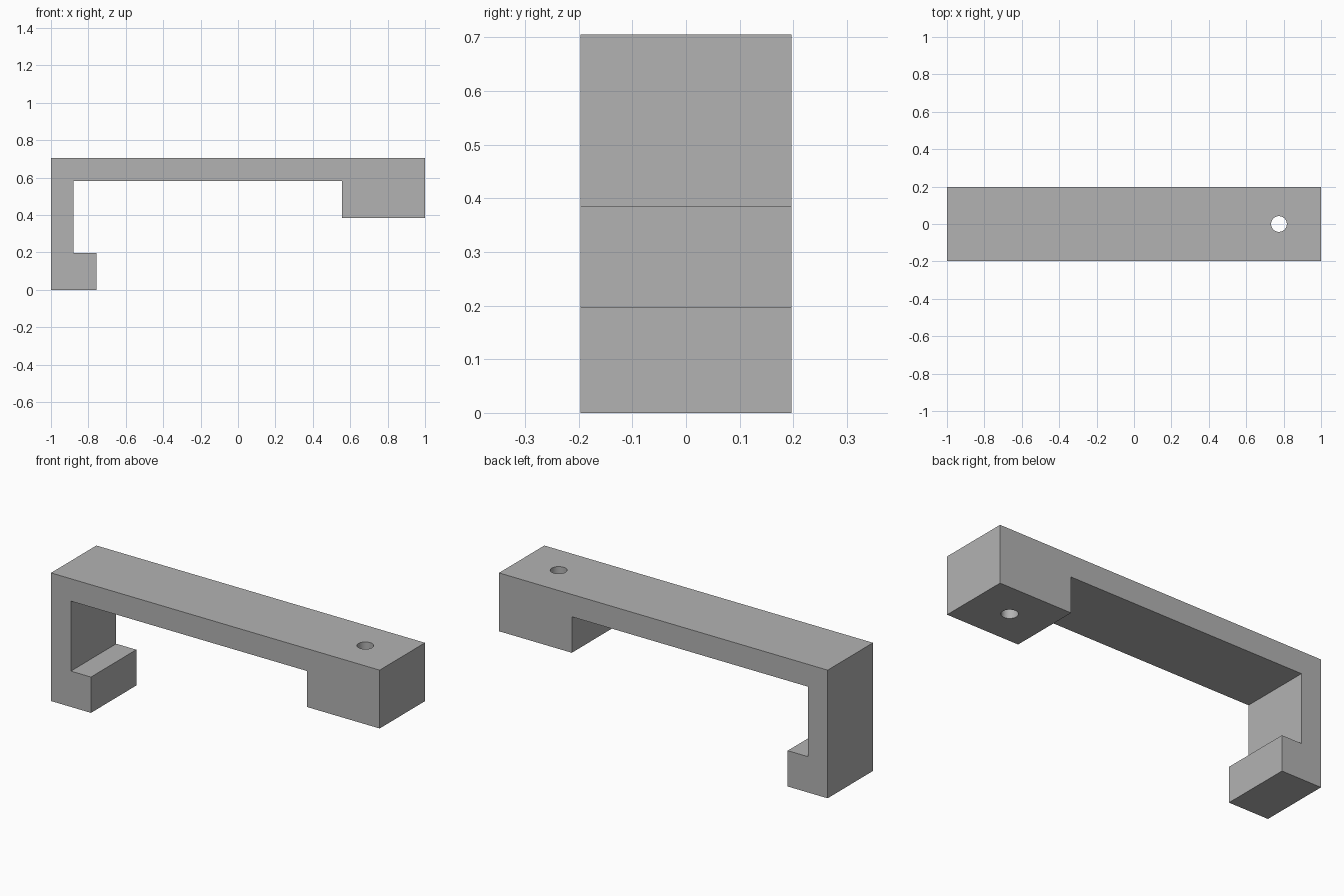
import bpy
import bmesh
import math

default = bpy.data.objects.get("Cube")
if default:
    bpy.data.objects.remove(default, do_unlink=True)

HALF_DEPTH = 0.197
HOLE_X, HOLE_RADIUS = 0.775, 0.042

grey = bpy.data.materials.new("plain grey")
grey.use_nodes = True
colour = (0.45, 0.45, 0.45, 1)
grey.diffuse_color = colour
grey.node_tree.nodes["Principled BSDF"].inputs["Base Color"].default_value = colour

# Bracket: side profile of bar, hooked leg and mounting block, extruded in depth
profile = [(-1, 0), (-0.757, 0), (-0.757, 0.197), (-0.879, 0.197),
           (-0.879, 0.582), (0.557, 0.582), (0.557, 0.384), (1, 0.384),
           (1, 0.705), (-1, 0.705)]
bm = bmesh.new()
face = bm.faces.new([bm.verts.new((x, -HALF_DEPTH, z)) for x, z in profile])
extruded = bmesh.ops.extrude_face_region(bm, geom=[face])["geom"]
bmesh.ops.translate(bm, vec=(0, 2 * HALF_DEPTH, 0),
                    verts=[v for v in extruded if isinstance(v, bmesh.types.BMVert)])
bmesh.ops.recalc_face_normals(bm, faces=bm.faces)
mesh = bpy.data.meshes.new("bracket")
bm.to_mesh(mesh)
bm.free()
mesh.materials.append(grey)
bracket = bpy.data.objects.new("bracket", mesh)
bpy.context.collection.objects.link(bracket)

# Screw hole drilled through the mounting block
bpy.ops.mesh.primitive_cylinder_add(vertices=48, radius=HOLE_RADIUS, depth=1,
                                    location=(HOLE_X, 0, 0.55))
cutter = bpy.context.object
cutter.name = "screw_hole_cutter"
cutter.data.materials.append(grey)
cutter.hide_render = True
hole = bracket.modifiers.new("screw hole", 'BOOLEAN')
hole.operation = 'DIFFERENCE'
hole.solver = 'EXACT'
hole.object = cutter

bpy.ops.object.select_all(action='DESELECT')
bracket.select_set(True)
bpy.context.view_layer.objects.active = bracket
bpy.ops.object.modifier_apply(modifier=hole.name)
bpy.data.objects.remove(cutter, do_unlink=True)
bpy.ops.object.shade_smooth_by_angle(angle=math.radians(30))
